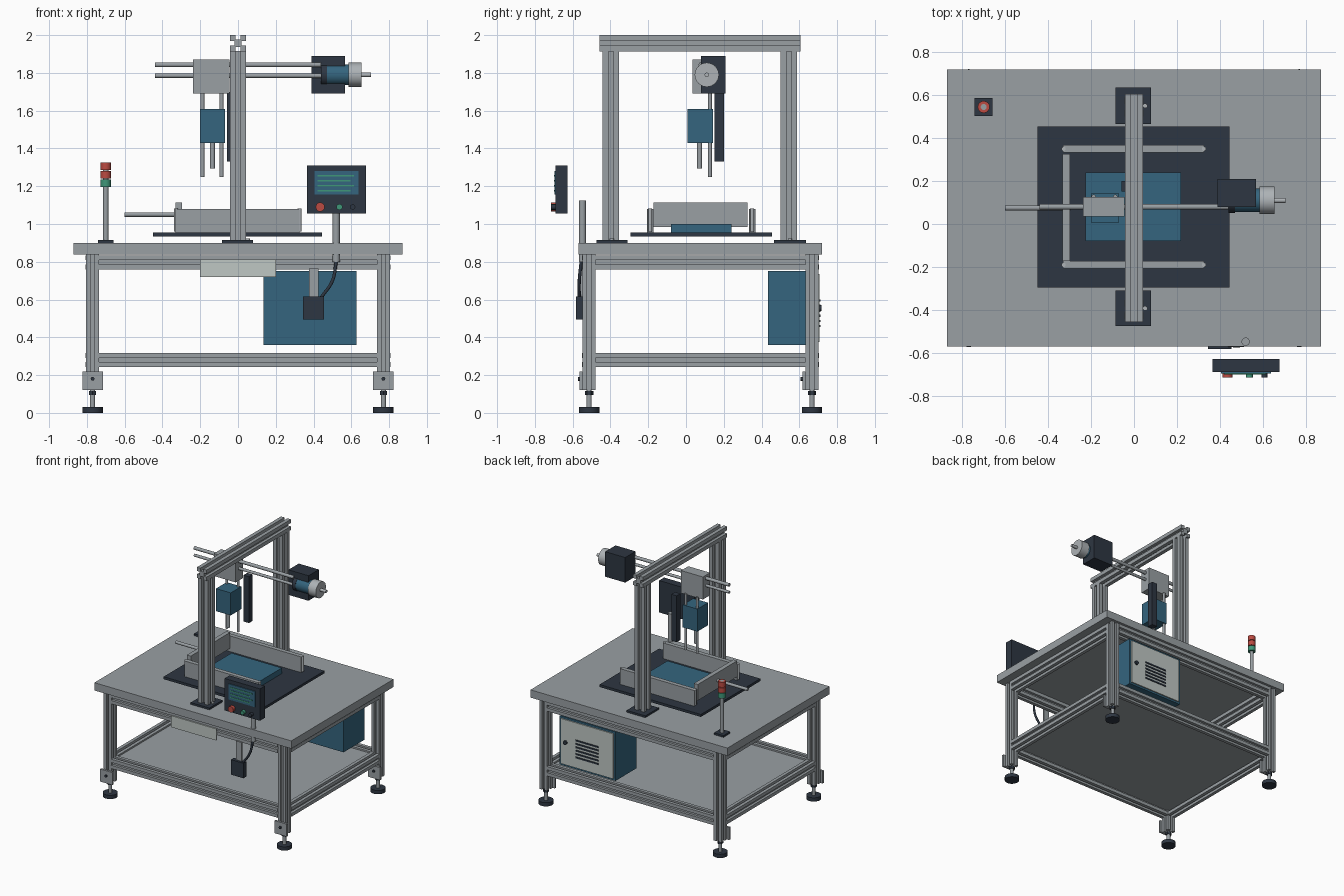
import bpy, bmesh, math
from mathutils import Vector, Matrix

cube = bpy.data.objects.get("Cube")
if cube:
    bpy.data.objects.remove(cube, do_unlink=True)


def material(name, *rgb):
    m = bpy.data.materials.new(name)
    m.use_nodes = True
    m.diffuse_color = (*rgb, 1)
    m.node_tree.nodes["Principled BSDF"].inputs["Base Color"].default_value = (*rgb, 1)
    return m


GRAY = material("aluminium gray", 0.32, 0.35, 0.37)
PALE = material("pale gray", 0.52, 0.57, 0.55)
SILVER = material("silver gray", 0.42, 0.45, 0.47)
NAVY = material("dark navy", 0.027, 0.037, 0.054)
BLUE = material("steel blue", 0.035, 0.13, 0.21)
RED = material("signal red", 0.50, 0.07, 0.055)
GREEN = material("signal green", 0.05, 0.31, 0.19)
AXES = {"x": Vector((1, 0, 0)), "y": Vector((0, 1, 0)), "z": Vector((0, 0, 1))}


def finish(bm, name, mat):
    bmesh.ops.recalc_face_normals(bm, faces=bm.faces)
    mesh = bpy.data.meshes.new(name)
    bm.to_mesh(mesh)
    bm.free()
    ob = bpy.data.objects.new(name, mesh)
    ob.data.materials.append(mat)
    bpy.context.collection.objects.link(ob)
    return ob


def box(name, mat, x, y, z):
    """Box from its (min, max) on each axis."""
    bm = bmesh.new()
    size = [b - a for a, b in (x, y, z)]
    mid = [(a + b) / 2 for a, b in (x, y, z)]
    bmesh.ops.create_cube(bm, size=1, matrix=Matrix.Translation(mid) @ Matrix.Diagonal((*size, 1)))
    return finish(bm, name, mat)


def rod(name, mat, axis, centre, span, radius, sides=24):
    """Cylinder along an axis; centre gives the other two coordinates in order."""
    i = "xyz".index(axis)
    mid = list(centre)
    mid.insert(i, sum(span) / 2)
    turn = AXES["z"].rotation_difference(AXES[axis]).to_matrix().to_4x4()
    bm = bmesh.new()
    bmesh.ops.create_cone(bm, cap_ends=True, segments=sides, radius1=radius, radius2=radius,
                          depth=span[1] - span[0], matrix=Matrix.Translation(mid) @ turn)
    ob = finish(bm, name, mat)
    bpy.ops.object.select_all(action='DESELECT')
    ob.select_set(True)
    bpy.context.view_layer.objects.active = ob
    bpy.ops.object.shade_smooth_by_angle(angle=math.radians(40))
    return ob


def slotted(name, axis, centre, span, size):
    """Square aluminium extrusion with a slot down the middle of each side."""
    h, s, d = size / 2, size * 0.15, size * 0.27
    side = [(-h, -h), (-s, -h), (-s, d - h), (s, d - h), (s, -h)]
    i = "xyz".index(axis)
    bm = bmesh.new()
    verts = []
    for quarter in range(4):
        for u, v in side:
            for _ in range(quarter):
                u, v = -v, u
            co = [centre[0] + u, centre[1] + v]
            co.insert(i, span[0])
            verts.append(bm.verts.new(co))
    face = bm.faces.new(verts)
    new = bmesh.ops.extrude_face_region(bm, geom=[face])["geom"]
    bmesh.ops.translate(bm, vec=AXES[axis] * (span[1] - span[0]),
                        verts=[g for g in new if isinstance(g, bmesh.types.BMVert)])
    return finish(bm, name, GRAY)


# Table frame: legs, feet, rails
LX, LY, LEG = 0.77, (-0.513, 0.667), 0.068
for sx, side in ((-1, "right"), (1, "left")):
    for y, end in zip(LY, ("front", "back")):
        tag, x = f"{end}_{side}", sx * LX
        slotted(f"leg_{tag}", "z", (x, y), (0.12, 0.84), LEG)
        box(f"foot_bracket_{tag}", GRAY, (x - .054, x + .054), (y - .05, y - .034), (.12, .22))
        rod(f"bracket_bolt_{tag}", NAVY, "y", (x, .18), (y - .06, y - .05), .01, 12)
        rod(f"foot_pad_{tag}", NAVY, "z", (x, y), (0, .03), .054, 32)
        rod(f"foot_stem_{tag}", GRAY, "z", (x, y), (.03, .12), .014, 16)
        rod(f"foot_nut_{tag}", NAVY, "z", (x, y), (.095, .115), .022, 6)
for z, level in ((0.28, "lower"), (0.797, "upper")):
    for y, end in zip(LY, ("front", "back")):
        slotted(f"{level}_rail_{end}", "x", (y, z), (-.736, .736), 0.075)
    for sx, side in ((-1, "right"), (1, "left")):
        slotted(f"{level}_rail_{side}", "y", (sx * LX, z), (LY[0] + .034, LY[1] - .034), 0.075)
box("lower_shelf", GRAY, (-.75, .75), (-.49, .645), (.285, .305))
box("table_top", GRAY, (-.87, .87), (-.57, .72), (.838, .90))

# Gantry frame
for name, y0, y1 in (("front", -.475, -.31), ("back", .465, .635)):
    y = -.398 if name == "front" else .545
    box(f"gantry_base_{name}", NAVY, (-.085, .08), (y0, y1), (.90, .915))
    rod(f"gantry_base_bolt_{name}", SILVER, "z", (.052, y + .005), (.915, .922), .011, 16)
    slotted(f"gantry_post_{name}", "z", (0, y), (.915, 1.915), 0.087)
slotted("gantry_beam", "y", (0, 1.957), (-.457, .605), 0.086)

# Work tray
box("tray_plate", NAVY, (-.45, .445), (-.295, .455), (.935, .955))
box("tray_block", BLUE, (-.225, .22), (-.08, .24), (.955, 1.0))
for name, y in (("front", -.19), ("back", .35)):
    box(f"tray_wall_{name}", GRAY, (-.33, .325), (y - .017, y + .017), (.955, 1.08))
    for x in (-.328, .326):
        rod(f"tray_wall_pin_{name}", SILVER, "z", (x, y), (.96, 1.081), .01, 16)
box("pusher_wall", GRAY, (-.332, -.297), (-.172, .325), (.985, 1.113))
rod("pusher_rod", GRAY, "x", (.075, 1.05), (-.60, -.296), .012)

# Cross axis: guide rods, carriage and drive
rod("upper_guide_rod", GRAY, "x", (.08, 1.843), (-.44, .44), .013)
rod("lower_guide_rod", GRAY, "x", (.08, 1.785), (-.44, .44), .011)
box("carriage", GRAY, (-.237, -.045), (.035, .125), (1.69, 1.87))
box("drive_housing", NAVY, (.39, .567), (.08, .21), (1.69, 1.89))
rod("drive_motor", BLUE, "x", (.11, 1.79), (.46, .59), .055, 32)
rod("drive_collar", NAVY, "x", (.11, 1.79), (.44, .47), .058, 32)
rod("drive_cap", SILVER, "x", (.11, 1.79), (.585, .655), .064, 32)
rod("drive_shaft", SILVER, "x", (.11, 1.79), (.655, .705), .012, 16)

# Vertical axis: column, slider and rods
box("vertical_column", NAVY, (-.058, -.01), (.152, .20), (1.33, 1.70))
box("slider", BLUE, (-.20, -.07), (.008, .142), (1.43, 1.61))
for name, x in (("right", -.188), ("left", -.087)):
    rod(f"slider_rod_{name}", GRAY, "z", (x, .127), (1.25, 1.70), .010, 16)
rod("slider_spindle", GRAY, "z", (-.135, .072), (1.295, 1.44), .013, 16)

# Signal tower
TX, TY = -.70, .545
box("tower_base", NAVY, (TX - .042, TX + .042), (TY - .042, TY + .042), (.90, .915))
rod("tower_pole", GRAY, "z", (TX, TY), (.915, 1.325), .014, 16)
for name, mat, z in (("green", GREEN, 1.195), ("middle", RED, 1.24), ("top", RED, 1.285)):
    rod(f"tower_lamp_{name}", mat, "z", (TX, TY), (z, z + .04), .028, 16)

# Control panel
box("panel_case", NAVY, (.365, .677), (-.69, -.628), (1.055, 1.31))
box("panel_screen", BLUE, (.405, .638), (-.697, -.69), (1.155, 1.28))
for i in range(4):
    z = 1.177 + i * .026
    box(f"screen_line_{i + 1}", GREEN, (.42, .595 + .02 * (i % 2)), (-.70, -.697), (z - .004, z + .004))
for name, mat, x, r in (("red", RED, .435, .024), ("green", GREEN, .537, .016), ("dark", NAVY, .607, .014)):
    rod(f"panel_button_{name}", mat, "y", (x, 1.09), (-.715, -.69), r, 20)
rod("panel_pole", GRAY, "z", (.52, -.548), (.80, 1.125), .019)

# Cable from the panel pole to the pedal box
curve = bpy.data.curves.new("panel_cable", 'CURVE')
curve.dimensions = '3D'
curve.bevel_depth = 0.009
curve.bevel_resolution = 2
curve.use_fill_caps = True
spline = curve.splines.new('BEZIER')
path = [(.52, -.555, .80), (.50, -.565, .70), (.44, -.565, .61)]
spline.bezier_points.add(len(path) - 1)
for point, co in zip(spline.bezier_points, path):
    point.co = co
    point.handle_left_type = point.handle_right_type = 'AUTO'
curve.materials.append(NAVY)
bpy.context.collection.objects.link(bpy.data.objects.new("panel_cable", curve))
box("pedal_box", NAVY, (.345, .455), (-.582, -.545), (.495, .615))
box("pedal_box_hanger", GRAY, (.375, .425), (-.562, -.548), (.60, .765))
box("front_plate", PALE, (-.20, .20), (-.56, -.55), (.72, .812))

# Electrical cabinet, door on the back
box("cabinet", BLUE, (.135, .628), (.435, .697), (.36, .75))
box("cabinet_door", PALE, (.15, .613), (.697, .706), (.375, .735))
rod("cabinet_lock", NAVY, "y", (.57, .555), (.706, .718), .016, 16)
for i in range(6):
    z = .46 + i * .027
    box(f"cabinet_vent_{i + 1}", NAVY, (.28, .48), (.706, .711), (z - .006, z + .006))
